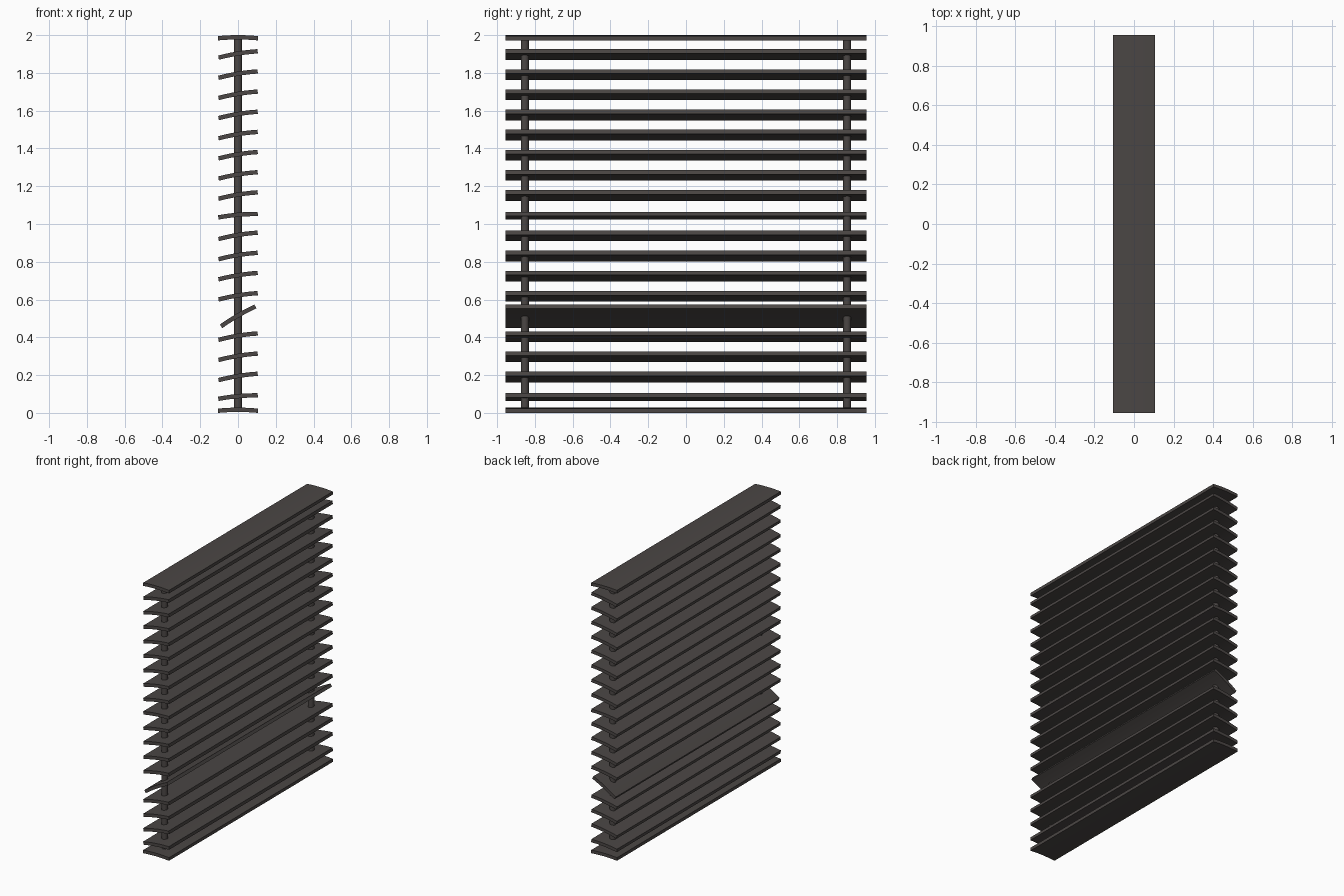
import bpy
import bmesh
import math

default = bpy.data.objects.get("Cube")
if default:
    bpy.data.objects.remove(default, do_unlink=True)

COLOUR = (0.07, 0.062, 0.059, 1.0)
WIDTH, LENGTH, THICK, CROWN = 0.21, 1.91, 0.023, 0.005
SEGMENTS = 6

charcoal = bpy.data.materials.new("charcoal")
charcoal.use_nodes = True
charcoal.diffuse_color = COLOUR
charcoal.node_tree.nodes["Principled BSDF"].inputs["Base Color"].default_value = COLOUR


def finish(obj):
    obj.data.materials.append(charcoal)
    bpy.ops.object.select_all(action="DESELECT")
    obj.select_set(True)
    bpy.context.view_layer.objects.active = obj
    bpy.ops.object.shade_smooth_by_angle(angle=math.radians(30))


# Gently crowned slat cross-section, extruded along y
def slat_mesh():
    bm = bmesh.new()
    steps = [2 * i / SEGMENTS - 1 for i in range(SEGMENTS + 1)]
    arc = [(t * WIDTH / 2, CROWN * (0.5 - t * t)) for t in steps]
    outline = [(x, z - THICK / 2) for x, z in arc]
    outline += [(x, z + THICK / 2) for x, z in reversed(arc)]
    face = bm.faces.new([bm.verts.new((x, -LENGTH / 2, z)) for x, z in outline])
    moved = bmesh.ops.extrude_face_region(bm, geom=[face])["geom"]
    verts = [v for v in moved if isinstance(v, bmesh.types.BMVert)]
    bmesh.ops.translate(bm, verts=verts, vec=(0, LENGTH, 0))
    bmesh.ops.recalc_face_normals(bm, faces=bm.faces)
    mesh = bpy.data.meshes.new("slat")
    bm.to_mesh(mesh)
    bm.free()
    return mesh


def add_slat(name, z, tilt):
    obj = bpy.data.objects.new(name, slat_mesh())
    bpy.context.collection.objects.link(obj)
    obj.location.z = z
    obj.rotation_euler.y = -math.radians(tilt)
    finish(obj)


# Top and bottom rails lie flat
add_slat("top_rail", 1.986, 0)
add_slat("bottom_rail", 0.014, 0)

# Tilted slats, with two flatter ones and one twisted steeply
special_tilt = {8: 5, 13: 30, 17: 5}
for i in range(18):
    add_slat(f"slat_{i + 1}", 1.9 - i * 0.1067, special_tilt.get(i, 9.3))

# Round rods that carry the slats
for name, side in (("front_rod", -1), ("back_rod", 1)):
    bpy.ops.mesh.primitive_cylinder_add(
        vertices=16, radius=0.021, depth=1.96, location=(0, side * 0.853, 1.0))
    rod = bpy.context.object
    rod.name = name
    finish(rod)
